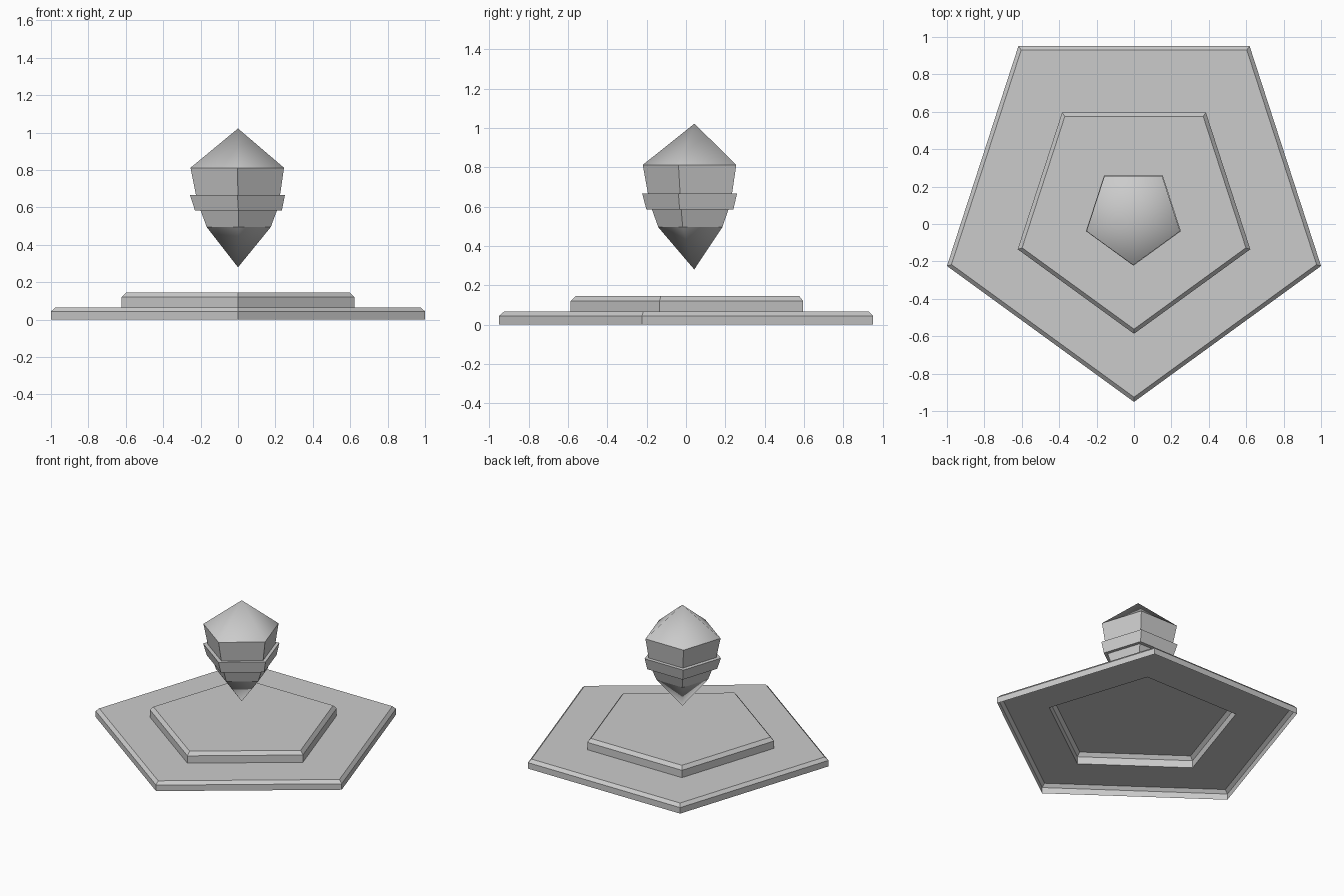
import bpy, bmesh
from math import cos, sin, radians

if "Cube" in bpy.data.objects:
    bpy.data.objects.remove(bpy.data.objects["Cube"])


def pentagon_loft(name, rings, smooth_ends=False, cap_top=False):
    """Stack pentagons (radius, z, cx, cy), one corner facing front; radius 0 is a tip."""
    bm = bmesh.new()
    loops = []
    for r, z, cx, cy in rings:
        n = 5 if r else 1
        loops.append([bm.verts.new((cx + r * cos(radians(72 * i - 90)),
                                    cy + r * sin(radians(72 * i - 90)), z))
                      for i in range(n)])
    for a, b in zip(loops, loops[1:]):
        for i in range(5):
            j = (i + 1) % 5
            if len(a) == 1:
                f = bm.faces.new((a[0], b[j], b[i]))
            elif len(b) == 1:
                f = bm.faces.new((a[i], a[j], b[0]))
            else:
                f = bm.faces.new((a[i], a[j], b[j], b[i]))
            f.smooth = smooth_ends and len(f.verts) == 3
    if cap_top:
        bm.faces.new(loops[-1])
    # keep the rims of the smooth points crisp
    for e in bm.edges:
        if len({f.smooth for f in e.link_faces}) == 2:
            e.smooth = False
    me = bpy.data.meshes.new(name)
    bm.to_mesh(me)
    bm.free()
    ob = bpy.data.objects.new(name, me)
    bpy.context.collection.objects.link(ob)
    return ob


# Two-step bevelled platform, a shell open underneath
LOW, UP = 0.1004, 0.067
pentagon_loft("stepped_platform", [
    (1.0515, 0.0, 0, LOW), (1.0515, 0.044, 0, LOW), (1.026, 0.066, 0, LOW),
    (0.654, 0.066, 0, UP), (0.654, 0.12, 0, UP), (0.629, 0.145, 0, UP),
], cap_top=True)

# Floating crystal with a raised band and pointed ends
pentagon_loft("floating_crystal", [
    (0, 0.28, 0, 0.042),
    (0.18, 0.495, 0.004, 0.039), (0.215, 0.585, 0.004, 0.042),
    (0.2445, 0.585, 0.002, 0.043), (0.267, 0.667, -0.003, 0.044),
    (0.2365, 0.667, 0, 0.043), (0.263, 0.812, -0.004, 0.043),
    (0, 1.022, 0, 0.043),
], smooth_ends=True)
